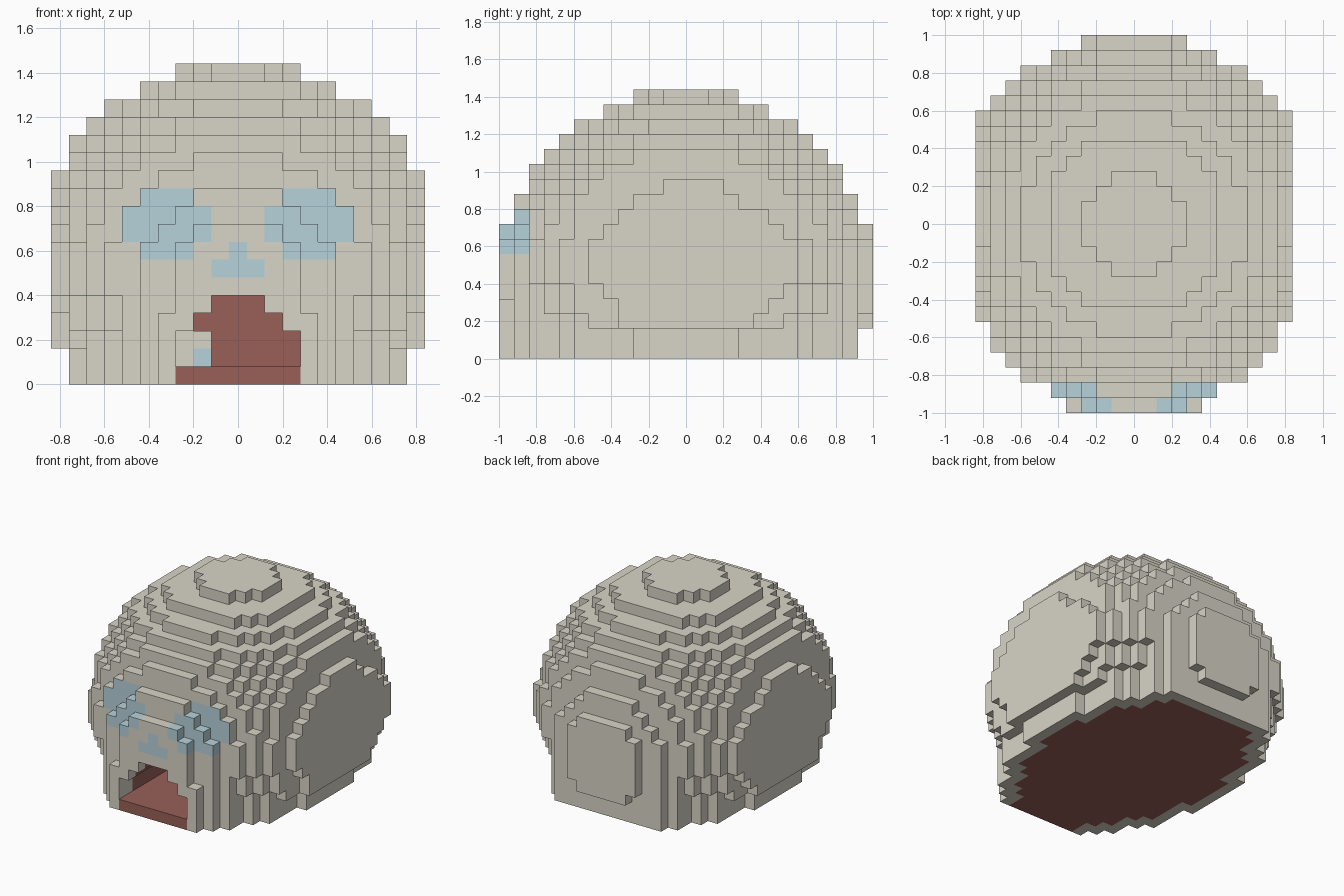
import bpy
import bmesh
from mathutils import Vector

U = 0.08                       # edge length of one block
ORIGIN = Vector((0, 0, 0.44))  # centre of the dome

cube = bpy.data.objects.get("Cube")
if cube:
    bpy.data.objects.remove(cube, do_unlink=True)


def material(name, rgb):
    m = bpy.data.materials.new(name)
    m.use_nodes = True
    m.diffuse_color = (*rgb, 1)
    m.node_tree.nodes["Principled BSDF"].inputs["Base Color"].default_value = (*rgb, 1)
    return m


STONE = material("warm grey stone", (0.69, 0.66, 0.57))
BLUE = material("pale blue", (0.47, 0.65, 0.71))
BROWN = material("red brown", (0.32, 0.118, 0.098))

# Rows of the flat side discs: height -> range of y
SIDE_ROWS = {6: (-1, 2), 5: (-3, 3), 4: (-4, 5), 3: (-5, 6), 2: (-6, 7), 1: (-6, 7),
             0: (-6, 7), -1: (-5, 6), -2: (-4, 5), -3: (-4, 4)}
# Squared reach of the undercut corners below the middle
UNDERCUT = {-1: 144, -2: 135, -3: 120, -4: 120, -5: 120}


def in_body(x, y, z):
    """Block dome with flat sides, undercut corners and a jutting jaw."""
    ax, flat = abs(x), x * x + y * y
    if ax == 10:
        lo, hi = SIDE_ROWS.get(z, (1, 0))
        return lo <= y <= hi
    if ax == 9 and ((z < -3 and abs(y) > 3) or (abs(y) == 8 and z > 2)):
        return False
    if ax >= 7 and flat > UNDERCUT.get(z, 156):
        return False
    if y == -12 and z < -1 and ax <= 4:
        return True
    if y == 12:
        return z > -4 and ax * ax + z * z <= 13
    up = max(z, 0)
    if y == -12:
        return ax * ax + up * up <= 13
    if abs(y) == 11:
        return ax * ax + up * up <= 31
    return flat + up * up <= 156


def in_mouth(x, y, z):
    """Stepped arch running back from the front."""
    half = {-4: 3, -3: 3, -2: 2, -1: 1}.get(z, -1)
    return y <= -2 and abs(x) <= half


def eye_or_nose(x, z):
    ax = abs(x)
    eye = (z in (3, 4) and 2 <= ax <= 6) or (z in (2, 5) and 3 <= ax <= 5)
    nose = (z == 1 and ax <= 1) or (z == 2 and ax == 0)
    return eye or nose


body = {(x, y, z) for x in range(-10, 11) for y in range(-12, 13)
        for z in range(-5, 13) if in_body(x, y, z)}
patch = {(x, -2, z) for x in (-3, -2) for z in (-4, -3)}


def enclosed(c):
    x, y, z = c
    ring = all((x + i, y + j, z) in body for i in (-1, 0, 1) for j in (-1, 0, 1))
    return ring and (x, y, z + 1) in body


core = {c for c in body if enclosed(c)}
core |= {(x, -12, -5) for x in range(-3, 4)}          # mouth sill
carved = {c for c in body if in_mouth(*c)} - patch
solid = body - carved

DIRS = [Vector(d) for d in ((1, 0, 0), (-1, 0, 0), (0, 1, 0), (0, -1, 0), (0, 0, 1), (0, 0, -1))]


def build(name, cells, mats, pick):
    """Skin the exposed sides of a set of blocks and merge flat regions."""
    bm = bmesh.new()
    for c in sorted(cells):
        p = Vector(c)
        for d in DIRS:
            if tuple(int(v) for v in p + d) in solid:
                continue
            a = Vector((d.y, d.z, d.x)) / 2
            b = d.cross(a)
            mid = p + d / 2
            corners = (mid - a - b, mid + a - b, mid + a + b, mid - a + b)
            f = bm.faces.new([bm.verts.new(q * U + ORIGIN) for q in corners])
            f.material_index = pick(c, d)
    bmesh.ops.remove_doubles(bm, verts=bm.verts, dist=U / 100)
    bmesh.ops.dissolve_limit(bm, angle_limit=0.01, verts=bm.verts, edges=bm.edges,
                             delimit={'MATERIAL'})
    me = bpy.data.meshes.new(name)
    bm.to_mesh(me)
    bm.free()
    for m in mats:
        me.materials.append(m)
    bpy.context.collection.objects.link(bpy.data.objects.new(name, me))


def face_paint(c, d):
    x, y, z = c
    front = y <= -11 or (d.y < 0 and y < -7)
    return int(front and eye_or_nose(x, z))


# Outer dome with eyes and nose
build("dome_shell", solid - core - patch, (STONE, BLUE), face_paint)
# Floor and inner mouth
build("mouth_and_floor", (core & solid) - patch, (BROWN,), lambda c, d: 0)
# Small block at the back of the mouth, with one blue corner
build("mouth_block", patch, (STONE, BLUE), lambda c, d: int(c[0] == -2 and c[2] == -4))
